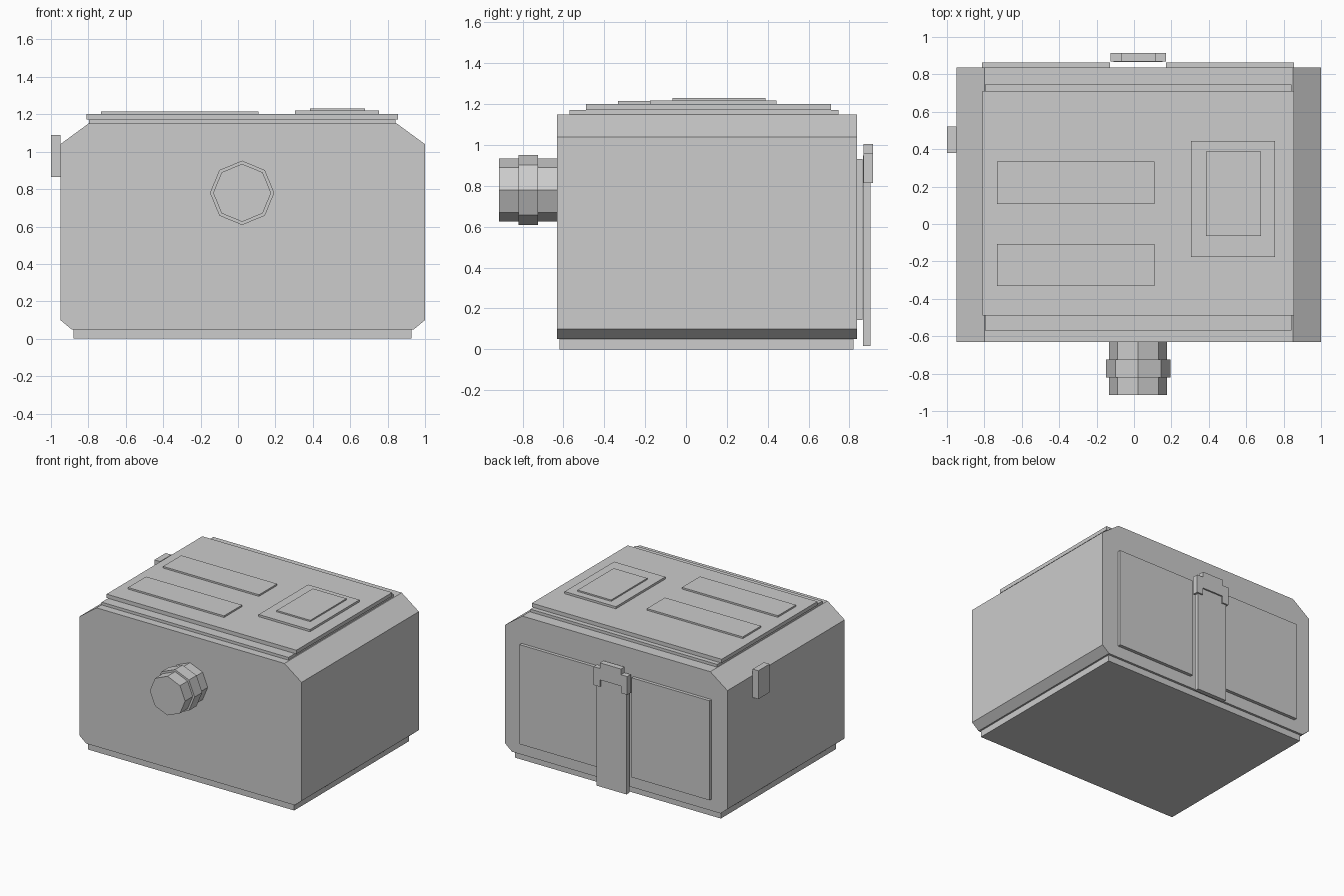
import bpy, math

grey = bpy.data.materials.new("plain grey")
grey.diffuse_color = (0.604, 0.604, 0.604, 1)


def prism(name, profile, y0, y1):
    """Extrude an (x, z) outline, listed counter-clockwise from the front, from y0 to y1."""
    n = len(profile)
    verts = [(x, y, z) for y in (y0, y1) for x, z in profile]
    faces = [list(range(n)), list(range(2 * n - 1, n - 1, -1))]
    for i in range(n):
        j = (i + 1) % n
        faces.append([j, i, i + n, j + n])
    mesh = bpy.data.meshes.new(name)
    mesh.from_pydata(verts, [], faces)
    mesh.materials.append(grey)
    ob = bpy.data.objects.new(name, mesh)
    bpy.context.collection.objects.link(ob)
    return ob


def box(name, x0, x1, y0, y1, z0, z1):
    return prism(name, [(x0, z0), (x1, z0), (x1, z1), (x0, z1)], y0, y1)


def octagon(name, cx, cz, r, y0, y1):
    pts = [(cx + r * math.cos(i * math.pi / 4), cz + r * math.sin(i * math.pi / 4))
           for i in range(8)]
    return prism(name, pts, y0, y1)


# Main case with chamfered long edges, on a thin base
prism("case_body", [(-0.89, 0.05), (0.94, 0.05), (1.0, 0.10), (1.0, 1.04),
                    (0.85, 1.15), (-0.80, 1.15), (-0.95, 1.04), (-0.95, 0.10)],
      -0.632, 0.838)
box("base_plate", -0.88, 0.927, -0.62, 0.82, 0, 0.05)

# Stepped lid
box("lid_lower_plate", -0.797, 0.842, -0.57, 0.747, 1.15, 1.172)
box("lid_upper_plate", -0.81, 0.855, -0.49, 0.71, 1.172, 1.202)

# Raised panels on the lid
for i, (y0, y1) in enumerate([(-0.332, -0.106), (0.106, 0.334)]):
    box(f"lid_long_panel_{i + 1}", -0.732, 0.11, y0, y1, 1.202, 1.215)
box("lid_square_panel", 0.305, 0.755, -0.177, 0.443, 1.202, 1.219)
box("lid_square_inset", 0.385, 0.68, -0.065, 0.388, 1.219, 1.23)

# Front knob with a raised collar
octagon("knob", 0.022, 0.78, 0.155, -0.915, -0.632)
octagon("knob_collar", 0.022, 0.78, 0.172, -0.82, -0.725)

# Side tab
box("side_tab", -1.0, -0.95, 0.38, 0.522, 0.865, 1.09)

# Back panels either side of the strap
box("back_panel_left", -0.812, -0.127, 0.838, 0.864, 0.143, 0.932)
box("back_panel_right", 0.17, 0.855, 0.838, 0.864, 0.143, 0.932)

# Hanging strap and its buckle
box("strap", -0.11, 0.153, 0.867, 0.903, 0.017, 0.95)
prism("strap_buckle", [(-0.125, 0.815), (-0.07, 0.815), (-0.07, 0.87), (0.115, 0.87),
                       (0.115, 0.815), (0.17, 0.815), (0.17, 0.96), (0.115, 0.96),
                       (0.115, 1.005), (-0.07, 1.005), (-0.07, 0.96), (-0.125, 0.96)],
      0.87, 0.915)
